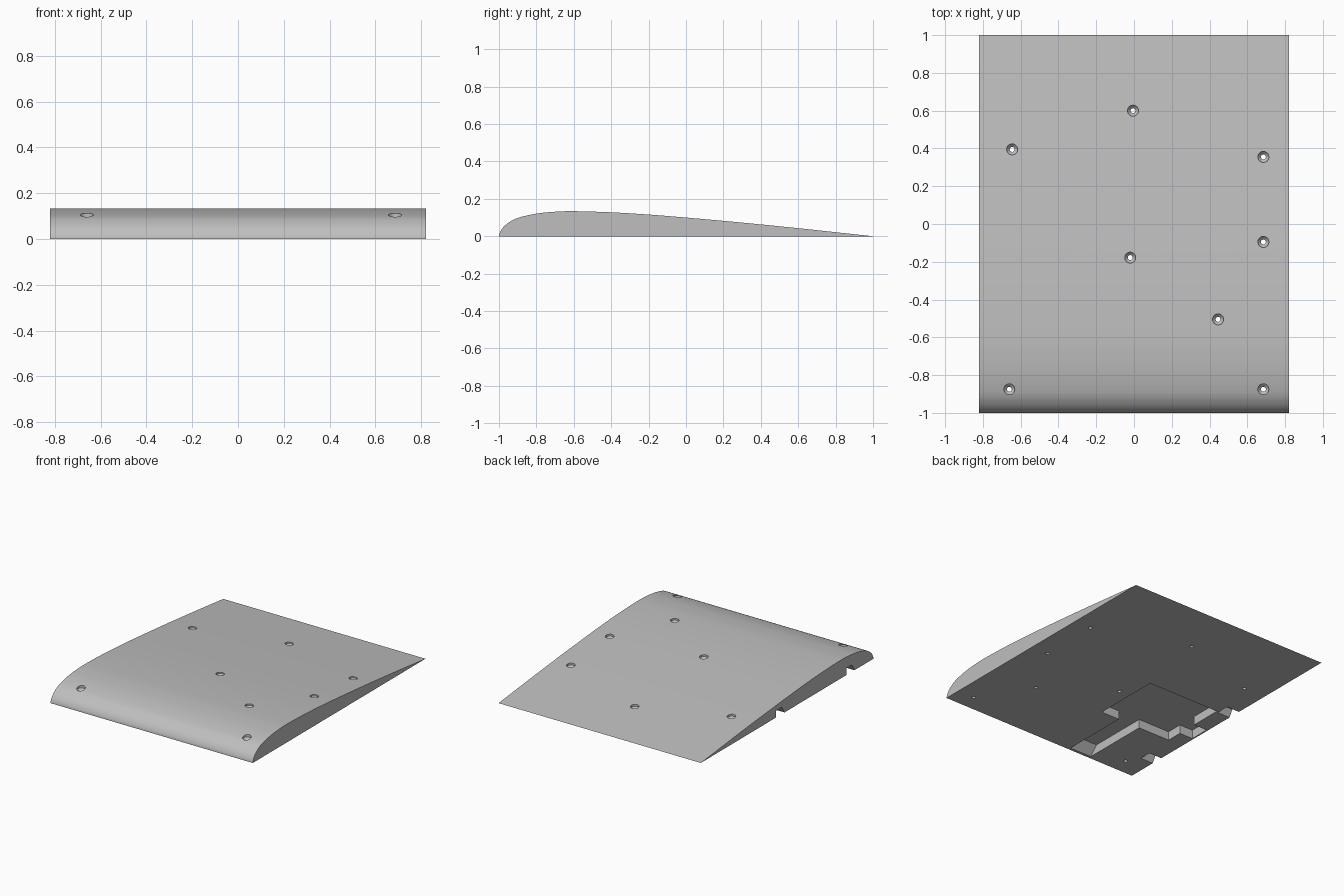
import bpy, bmesh, math

if "Cube" in bpy.data.objects:
    bpy.data.objects.remove(bpy.data.objects["Cube"])

# ---------- material ----------
grey = bpy.data.materials.new("plain_grey")
grey.diffuse_color = (0.52, 0.52, 0.52, 1)
grey.use_nodes = True
grey.node_tree.nodes["Principled BSDF"].inputs["Base Color"].default_value = grey.diffuse_color

HALF_W = 0.82
DEPTH = 0.065      # depth of the underside recesses


def prism(name, pts, axis, lo, hi):
    """Extrude a 2D outline: axis 'x' takes (y, z) points, axis 'z' takes (x, y)."""
    bm = bmesh.new()
    put = (lambda p, t: (t, p[0], p[1])) if axis == 'x' else (lambda p, t: (p[0], p[1], t))
    a = [bm.verts.new(put(p, lo)) for p in pts]
    b = [bm.verts.new(put(p, hi)) for p in pts]
    bm.faces.new(a)
    bm.faces.new(b[::-1])
    n = len(pts)
    for i in range(n):
        j = (i + 1) % n
        bm.faces.new((a[i], b[i], b[j], a[j]))
    return finish(name, bm)


def lathe(name, profile, x, y, segs=24):
    """Closed solid of revolution about a vertical axis, from (radius, z) points."""
    bm = bmesh.new()
    rings = [[bm.verts.new((x + r * math.cos(2 * math.pi * k / segs),
                            y + r * math.sin(2 * math.pi * k / segs), z))
              for k in range(segs)] for r, z in profile]
    bm.faces.new(rings[0])
    bm.faces.new(rings[-1])
    for p, q in zip(rings, rings[1:]):
        for k in range(segs):
            m = (k + 1) % segs
            bm.faces.new((p[k], p[m], q[m], q[k]))
    return finish(name, bm)


def finish(name, bm):
    bmesh.ops.recalc_face_normals(bm, faces=bm.faces)
    me = bpy.data.meshes.new(name)
    bm.to_mesh(me)
    bm.free()
    me.materials.append(grey)
    ob = bpy.data.objects.new(name, me)
    bpy.context.collection.objects.link(ob)
    return ob


def carve(target, cutter):
    mod = target.modifiers.new("cut", 'BOOLEAN')
    mod.operation = 'DIFFERENCE'
    mod.solver = 'EXACT'
    mod.object = cutter
    bpy.context.view_layer.objects.active = target
    bpy.ops.object.modifier_apply(modifier=mod.name)
    bpy.data.objects.remove(cutter)


def smooth_curve(p, steps=4):
    """Catmull-Rom through the points."""
    q = [p[0]] + p + [p[-1]]
    out = []
    for i in range(len(p) - 1):
        a, b, c, d = q[i:i + 4]
        for s in range(steps):
            t = s / steps
            out.append(tuple(0.5 * (2 * b[k] + (c[k] - a[k]) * t
                             + (2 * a[k] - 5 * b[k] + 4 * c[k] - d[k]) * t * t
                             + (3 * b[k] - a[k] - 3 * c[k] + d[k]) * t ** 3) for k in (0, 1)))
    return out + [p[-1]]


# ---------- wing body: flat-bottomed airfoil ----------
section = smooth_curve([(-1, 0), (-0.996, 0.018), (-0.98, 0.045), (-0.95, 0.072),
                        (-0.9, 0.098), (-0.8, 0.121), (-0.7, 0.131), (-0.6, 0.134),
                        (-0.4, 0.128), (-0.2, 0.116), (0, 0.1), (0.3, 0.073),
                        (0.6, 0.043), (1, 0)])
wing = prism("wing_panel", section, 'x', -HALF_W, HALF_W)


def top_z(y):
    for (y0, z0), (y1, z1) in zip(section, section[1:]):
        if y0 <= y <= y1:
            return z0 + (z1 - z0) * (y - y0) / (y1 - y0)
    return 0


# ---------- underside pocket with a small side recess ----------
pocket = [(-0.11, 0.04), (-0.11, -0.47), (-0.70, -0.47), (-0.70, -0.35),
          (-0.81, -0.35), (-0.81, -0.20), (-0.70, -0.20), (-0.70, 0.04)]
carve(wing, prism("pocket_cutter", pocket, 'z', -0.05, DEPTH))

# ---------- channel ramping out toward the leading edge ----------
channel = [(-0.98, -0.05), (-0.98, 0), (-0.92, DEPTH), (-0.45, DEPTH), (-0.45, -0.05)]
carve(wing, prism("channel_cutter", channel, 'x', -0.44, -0.26))

# ---------- side notches ----------
for y0, y1 in ((-0.78, -0.69), (0.03, 0.13)):
    notch = [(y0, -0.05), (y0, 0), (y0 + 0.03, 0.05), (y1, 0.05), (y1, -0.05)]
    carve(wing, prism("notch_cutter", notch, 'x', -0.9, -0.715))

# ---------- countersunk screw holes ----------
for x, y in ((-0.645, 0.395), (-0.005, 0.6), (0.685, 0.355), (0.685, -0.095),
             (-0.02, -0.178), (0.445, -0.505), (-0.66, -0.875), (0.685, -0.875)):
    z = top_z(y)
    carve(wing, lathe("hole_cutter", [(0.013, -0.05), (0.013, z - 0.028),
                                      (0.029, z - 0.012), (0.029, z + 0.1)], x, y))

# ---------- shading ----------
bpy.ops.object.select_all(action='DESELECT')
wing.select_set(True)
bpy.context.view_layer.objects.active = wing
bpy.ops.object.shade_smooth_by_angle(angle=math.radians(30))
